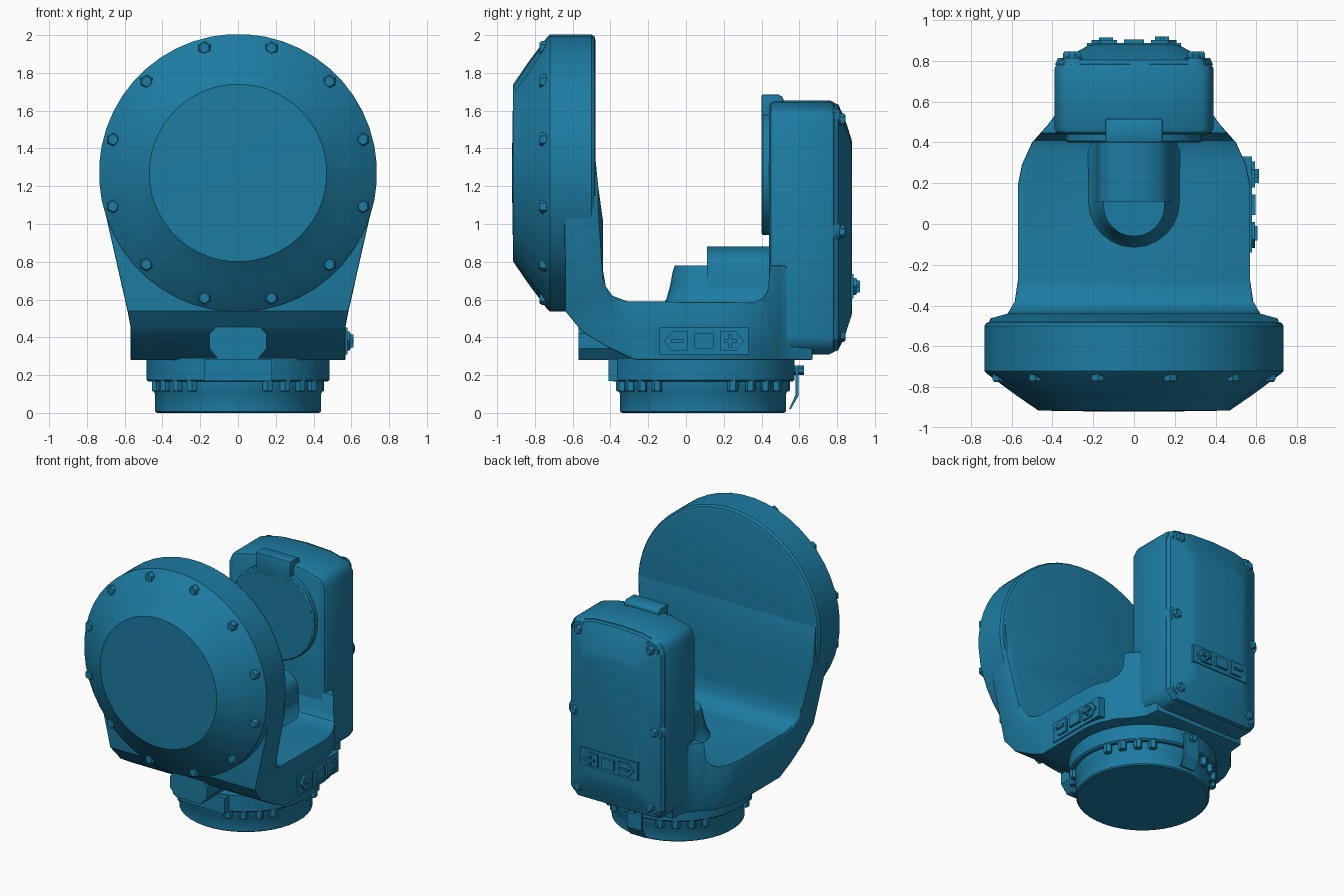
import bpy, bmesh, math
from math import cos, sin, pi, radians
from mathutils import Vector

if "Cube" in bpy.data.objects:
    bpy.data.objects.remove(bpy.data.objects["Cube"])

teal = bpy.data.materials.new("teal_paint")
teal.diffuse_color = (0.012, 0.2, 0.36, 1)
teal.use_nodes = True
teal.node_tree.nodes["Principled BSDF"].inputs["Base Color"].default_value = teal.diffuse_color


def loft(name, rings):
    """Skin a list of closed rings and cap both ends."""
    bm = bmesh.new()
    rows = [[bm.verts.new(p) for p in ring] for ring in rings]
    n = len(rows[0])
    for a, b in zip(rows, rows[1:]):
        for i in range(n):
            bm.faces.new((a[i], a[(i + 1) % n], b[(i + 1) % n], b[i]))
    bm.faces.new(rows[0])
    bm.faces.new(rows[-1])
    bmesh.ops.recalc_face_normals(bm, faces=bm.faces)
    me = bpy.data.meshes.new(name)
    bm.to_mesh(me)
    bm.free()
    me.materials.append(teal)
    ob = bpy.data.objects.new(name, me)
    bpy.context.collection.objects.link(ob)
    return ob


def activate(ob):
    bpy.ops.object.select_all(action='DESELECT')
    ob.select_set(True)
    bpy.context.view_layer.objects.active = ob


def smooth(ob, angle=32):
    activate(ob)
    bpy.ops.object.shade_smooth_by_angle(angle=radians(angle))
    return ob


def prism(name, pts, axis, lo, hi):
    """Extrude a 2D outline along an axis, the outline lying in the other two."""
    put = {'x': lambda p, d: (d, p[0], p[1]),
           'y': lambda p, d: (p[0], d, p[1]),
           'z': lambda p, d: (p[0], p[1], d)}[axis]
    return loft(name, [[put(p, d) for p in pts] for d in (lo, hi)])


def lathe(name, rows, segs, axis, centre, flute=None):
    """Rows are (position, radius); the fluted row alternates its radius."""
    c = Vector(centre)
    rings = []
    for k, (h, r) in enumerate(rows):
        ring = []
        for i in range(segs):
            a = 2 * pi * (i + 0.5) / segs
            q = r * (0.95 if k == flute and i % 2 else 1)
            ring.append(c + Vector((q * cos(a), h, q * sin(a)) if axis == 'y'
                                   else (q * cos(a), q * sin(a), h)))
        rings.append(ring)
    return smooth(loft(name, rings))


def mirror(pts):
    return pts + [(-x, y) for x, y in reversed(pts) if abs(x) > 1e-6]


def intersect(ob, cutter):
    m = ob.modifiers.new("cut", 'BOOLEAN')
    m.operation, m.solver, m.object = 'INTERSECT', 'EXACT', cutter
    activate(ob)
    bpy.ops.object.modifier_apply(modifier=m.name)
    bpy.data.objects.remove(cutter)


def bevel(ob, width, segs=2, angle=40):
    m = ob.modifiers.new("bevel", 'BEVEL')
    m.width, m.segments, m.angle_limit = width, segs, radians(angle)
    activate(ob)
    bpy.ops.object.modifier_apply(modifier=m.name)
    return smooth(ob)


def box(name, x, y, z):
    return prism(name, [(x[0], y[0]), (x[1], y[0]), (x[1], y[1]), (x[0], y[1])], 'z', *z)


# Yoke: side profile cut by the plan and the front outline
yoke = prism("yoke", [(-.27, .28), (-.40, .34), (-.55, .43), (-.64, .54), (-.645, 1.4),
                      (-.485, 1.4), (-.465, 1.2), (-.44, 1.02), (-.44, .74), (-.425, .67),
                      (-.39, .62), (-.31, .59), (.36, .585), (.41, .61), (.435, .66),
                      (.445, .78), (.67, .78), (.67, .28)], 'x', -.9, .9)
intersect(yoke, prism("plan_cutter", mirror(
    [(.75, -.9), (.75, -.475), (.62, -.44), (.585, -.38), (.57, -.28), (.57, .19), (.55, .29),
     (.50, .40), (.42, .49), (.37, .56), (.36, .68)]), 'z', .2, 1.6))
intersect(yoke, prism("front_cutter", mirror(
    [(.57, .2), (.57, .46), (.585, .54), (.705, 1.07), (.715, 1.5)]), 'y', -1, 1))
bevel(yoke, .018)

# Octagonal boss under the front arm
prism("front_boss", mirror([(.10, .28), (.15, .34), (.15, .42), (.10, .47)]), 'y', -.57, -.25)

# Large drum with fluted conical cover and 12 rim bolts
lathe("front_drum", [(-.92, .15), (-.915, .47), (-.84, .58), (-.735, .722), (-.72, .736),
                     (-.50, .736), (-.485, .725), (-.478, .70)], 48, 'y', (0, 0, 1.27), flute=2)
for i in range(12):
    a = radians(15 + 30 * i)
    lathe("drum_bolt", [(-.775, .028), (-.765, .036), (-.70, .036)], 6, 'y',
          (.685 * cos(a), 0, 1.27 + .685 * sin(a)))

# Rear arm housing with an arched top and its sloped cover
outline = mirror([(.33, .31), (.39, .37), (.39, 1.54), (.36, 1.605), (.2, 1.645), (0, 1.655)])


def scaled(y, sx, sz, dz=0):
    return [(x * sx, y, .98 + dz + (z - .98) * sz) for x, z in outline]


bevel(loft("rear_housing", [scaled(.44, 1, 1), scaled(.79, 1, 1)]), .03)
smooth(loft("rear_cover", [scaled(.78, .97, .98), scaled(.805, .93, .97),
                           scaled(.84, .74, .86), scaled(.875, .58, .70),
                           scaled(.88, .52, .66)]), 20)
for x, z in ((.29, 1.55), (.32, .96), (.29, .41)):
    for s in (-1, 1):
        lathe("cover_bolt_seat", [(.78, .07), (.815, .055)], 12, 'y', (s * x, 0, z))
        lathe("cover_bolt", [(.80, .034), (.835, .034), (.845, .026)], 6, 'y', (s * x, 0, z))

# Round lens plate and sight block on the inner face of the rear arm
lathe("rear_plate", [(.40, .325), (.407, .335), (.46, .335)], 32, 'y', (0, 0, 1.275))
bevel(prism("sight_block", [(.40, 1.53), (.46, 1.53), (.46, 1.6), (.515, 1.6), (.515, 1.67),
                            (.49, 1.685), (.40, 1.685)], 'x', -.14, .14), .008)

# Stepped cable housing between the arms, with a flared foot


def d_shape(w, front, z):
    arc = [(w * cos(pi * i / 12), front + w - w * sin(pi * i / 12)) for i in range(13)]
    return [(x, y, z) for x, y in arc + [(-w, .44), (w, .44)]]


smooth(loft("cable_housing_low", [d_shape(.24, -.13, .57), d_shape(.21, -.105, .60),
                                  d_shape(.18, -.085, .67), d_shape(.165, -.07, .75),
                                  d_shape(.15, -.06, .78)]))
arch = [(.175 * cos(pi * i / 12), .77 + .11 * sin(pi * i / 12)) for i in range(13)]
smooth(prism("cable_housing_high", [(.19, .57)] + arch + [(-.19, .57)], 'y', .11, .46))

# Round base, flange, front pad and hanging flange bolts
C = (0, .09, 0)
lathe("base_disc", [(0, .43), (.008, .44), (.10, .44), (.125, .455), (.18, .455)], 40, 'z', C)
lathe("base_flange", [(.165, .475), (.175, .487), (.29, .487)], 40, 'z', C)
box("flange_pad", (-.18, .18), (-.41, -.2), (.17, .285))
for base in (0, 90, 180, 270):
    for off in (20, 33, 46, 58):
        a = radians(base + off)
        p = (.458 * cos(a), .09 + .458 * sin(a), 0)
        lathe("flange_bolt", [(.112, .024), (.12, .03), (.175, .03)], 6, 'z', p)

# Bent pointer plate at the back of the base
prism("pointer", [(.56, .25), (.595, .25), (.595, .09), (.555, .02), (.545, .02), (.58, .095),
                  (.58, .235), (.56, .235)], 'x', -.06, .06)
lathe("pointer_screw", [(.57, .025), (.625, .025)], 6, 'y', (0, 0, .225))


# Control plates: arrow keys with raised plus and minus bars
def control_plate(name, place):
    def slab(part, pts, d0, d1):
        loft(name + part, [[place(u, v, d) for u, v in pts] for d in (d0, d1)])

    def bar(part, u, w, h, d0, d1, v=0):
        slab(part, [(u - w, v - h), (u + w, v - h), (u + w, v + h), (u - w, v + h)], d0, d1)

    bar("_back", 0, .235, .072, -.04, .008)
    key = [(-.065, -.05), (.02, -.05), (.062, 0), (.02, .05), (-.065, .05)]
    slab("_plus_key", [(.15 + u, v) for u, v in key], 0, .022)
    slab("_minus_key", [(-.15 - u, v) for u, v in key], 0, .022)
    bar("_middle_key", 0, .05, .04, 0, .025)
    bar("_minus_bar", -.14, .035, .009, .02, .034)
    bar("_plus_bar", .14, .035, .009, .02, .04)
    bar("_plus_post", .14, .009, .035, .02, .04)


control_plate("side_control", lambda u, v, d: (.572 + d, .095 + u, .38 + v))
control_plate("rear_control", lambda u, v, d: (u * .98, .88 + d, .67 + v * .9))
